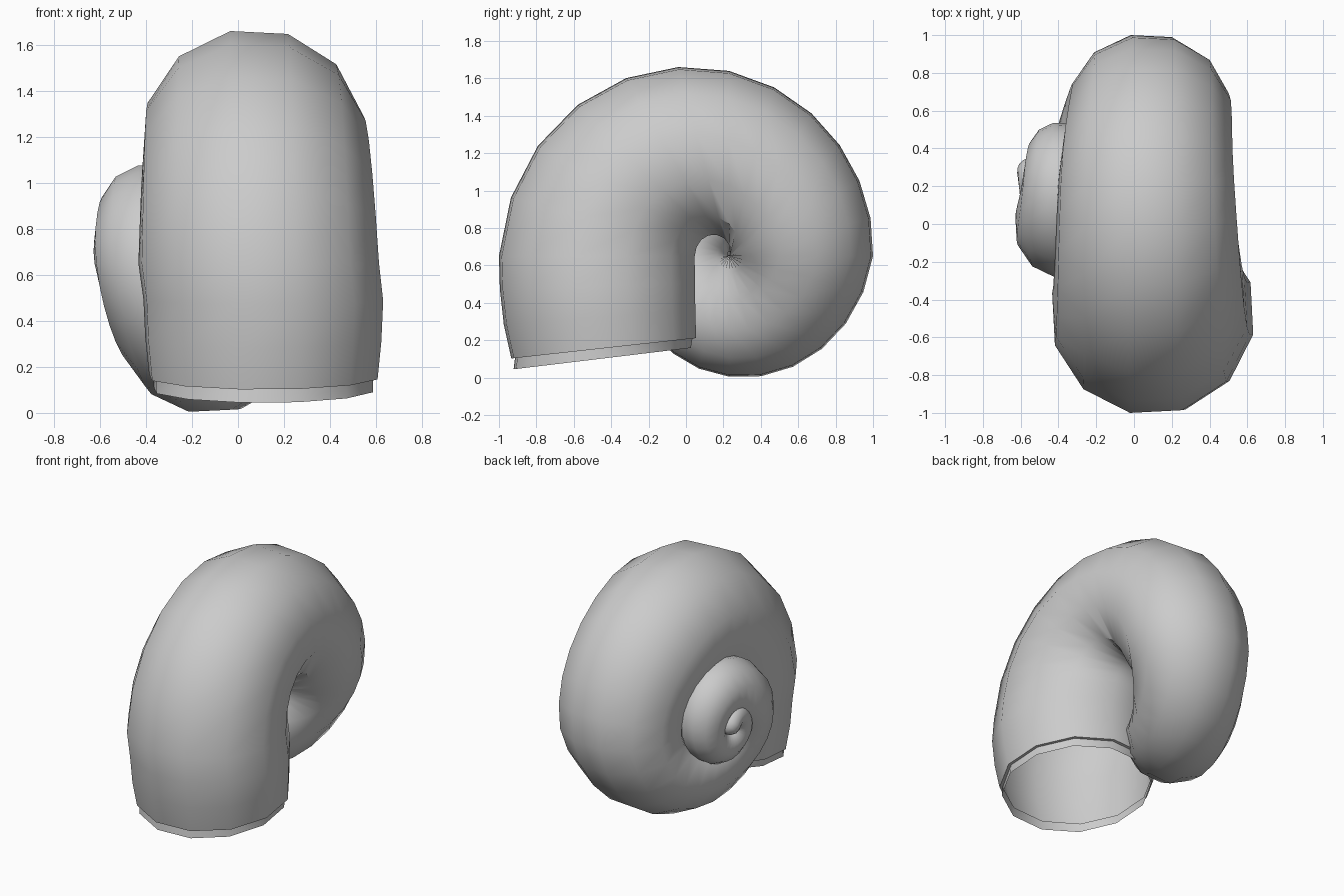
import bpy, bmesh, math
from mathutils import Vector

if "Cube" in bpy.data.objects:
    bpy.data.objects.remove(bpy.data.objects["Cube"])

SIDES = 12
STEPS = 6                      # rings per quarter turn
END = 9.5                      # quarter turns from body whorl to apex
AXIS_Y, AXIS_Z = 0.23, 0.65    # coiling axis, parallel to x
TWIST = math.radians(3)
FLAT = math.cos(math.pi / SIDES - TWIST)

# One entry per quarter turn, from the body whorl to the apex
OUTER = [1.23, .99, .77, .645, .515, .425, .30, .25, .20, .16, .125]
TUBE = [.535, .475, .42, .355, .275, .205, .16, .13, .11, .085, .075]
SHIFT = [.09, .065, .07, -.14, -.355, -.39, -.395, -.445, -.49, -.53, -.55]


def sample(values, t):
    """Smooth curve through the quarter-turn values."""
    i = min(int(t), len(values) - 2)
    f = t - i
    p1, p2 = values[i], values[i + 1]
    p0 = values[i - 1] if i else 2 * p1 - p2
    p3 = values[i + 2] if i + 2 < len(values) else 2 * p2 - p1
    return p1 + f / 2 * (p2 - p0 + f * (2 * p0 - 5 * p1 + 4 * p2 - p3
                                        + f * (3 * (p1 - p2) + p3 - p0)))


def add_ring(bm, center, out, radius, width):
    """Polygon spanned by the x axis and the outward direction."""
    ring = []
    for k in range(SIDES):
        a = math.tau * (k + 0.5) / SIDES + TWIST
        ring.append(bm.verts.new(center + out * (radius * math.cos(a))
                                 + Vector((width * math.sin(a), 0, 0))))
    return ring


bm = bmesh.new()
rings = []

# Recessed lip, mouth edge and the straight run up to the body whorl
for y, z, radius, tilt in ((-.448, .102, .488, .12), (-.44, .157, .488, .11),
                           (-.44, .157, .508, .11), (-.462, .32, .525, .07),
                           (-.474, .49, .533, .03)):
    out = Vector((0, -math.cos(tilt), -math.sin(tilt)))
    rings.append(add_ring(bm, Vector((.11, y, z)), out, radius, radius))

# Coiled whorls: front, top, back, bottom, shrinking toward the apex
for s in range(int(END * STEPS) + 1):
    t = s / STEPS
    a = t * math.pi / 2
    out = Vector((0, -math.cos(a), math.sin(a)))
    outer = sample(OUTER, t)
    if t < 2:
        outer += .035 * math.sin(math.pi * t)
    width = sample(TUBE, t)
    radius = min(width, outer / (1 + FLAT))   # stay on one side of the axis
    center = Vector((sample(SHIFT, t), AXIS_Y, AXIS_Z))
    center += out * (outer - radius * FLAT)
    rings.append(add_ring(bm, center, out, radius, width))

# Rounded apex
forward = Vector((0, math.sin(a), math.cos(a)))
for angle in (math.pi / 6, math.pi / 3):
    shrink = math.cos(angle)
    rings.append(add_ring(bm, center + forward * (radius * math.sin(angle)),
                          out, radius * shrink, width * shrink))
tip = bm.verts.new(center + forward * radius)
for k in range(SIDES):
    bm.faces.new((rings[-1][k], rings[-1][(k + 1) % SIDES], tip))

# Shell wall, left open at the mouth
for r1, r2 in zip(rings, rings[1:]):
    for k in range(SIDES):
        n = (k + 1) % SIDES
        bm.faces.new((r1[k], r1[n], r2[n], r2[k]))
bmesh.ops.recalc_face_normals(bm, faces=bm.faces)

mesh = bpy.data.meshes.new("snail_shell")
bm.to_mesh(mesh)
bm.free()
shell = bpy.data.objects.new("snail_shell", mesh)
bpy.context.collection.objects.link(shell)

# Plain grey shell colour
grey = bpy.data.materials.new("shell_grey")
grey.use_nodes = True
color = (0.6, 0.6, 0.6, 1)
grey.diffuse_color = color
grey.node_tree.nodes["Principled BSDF"].inputs["Base Color"].default_value = color
mesh.materials.append(grey)

bpy.ops.object.select_all(action="DESELECT")
shell.select_set(True)
bpy.context.view_layer.objects.active = shell
bpy.ops.object.shade_smooth_by_angle(angle=math.radians(40))
